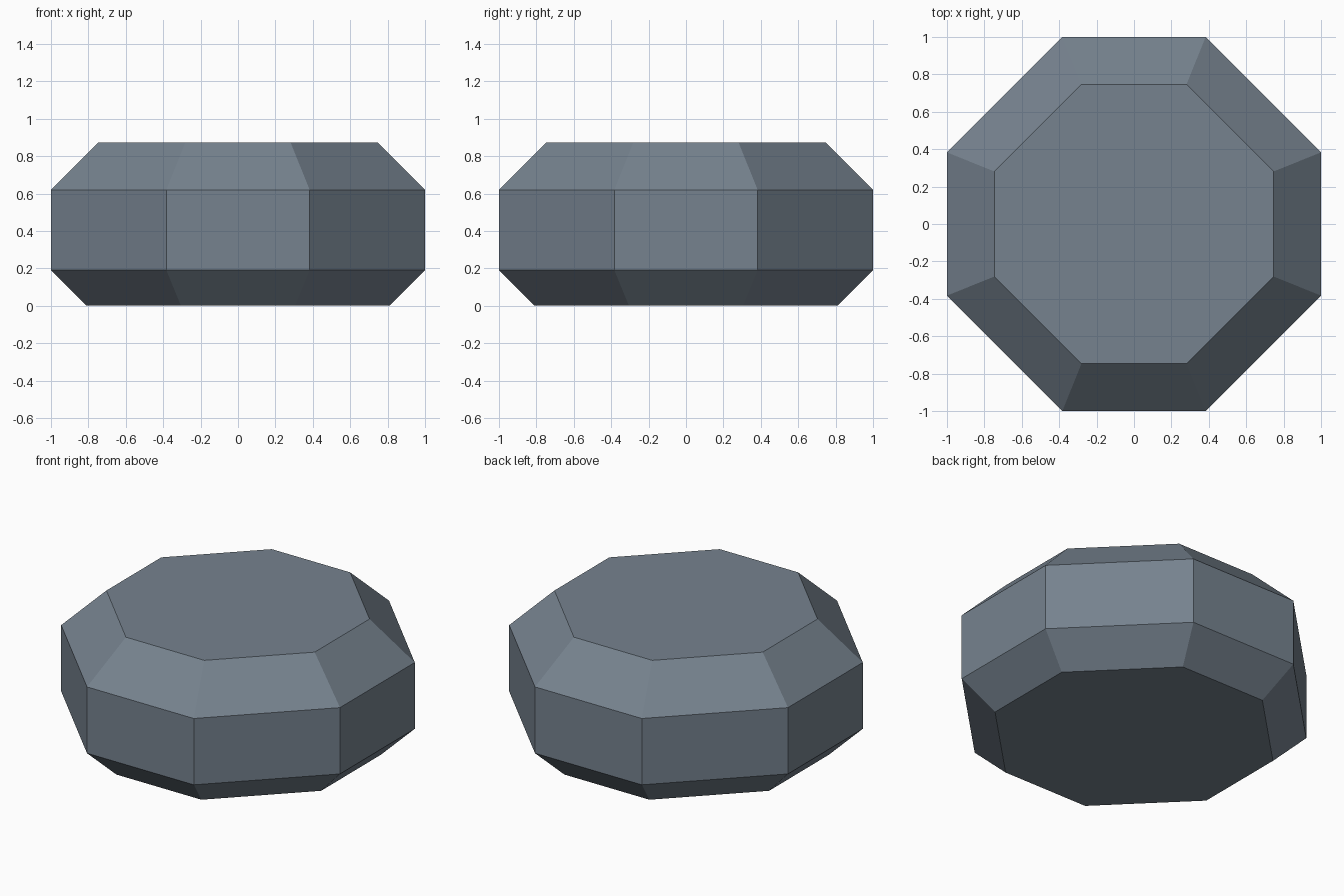
import bpy, bmesh

if "Cube" in bpy.data.objects:
    bpy.data.objects.remove(bpy.data.objects["Cube"])

# Slate stone colour
mat = bpy.data.materials.new("slate_grey")
mat.diffuse_color = (0.181, 0.225, 0.273, 1.0)
mat.use_nodes = True
mat.node_tree.nodes["Principled BSDF"].inputs["Base Color"].default_value = mat.diffuse_color

# Chamfered octagonal disc: (half width, half flat side, height) per ring
rings = [(0.81, 0.305, 0.0), (1.0, 0.383, 0.19), (1.0, 0.383, 0.62), (0.747, 0.281, 0.873)]


def octagon(bm, w, s, z):
    pts = [(w, -s), (w, s), (s, w), (-s, w), (-w, s), (-w, -s), (-s, -w), (s, -w)]
    return [bm.verts.new((x, y, z)) for x, y in pts]


bm = bmesh.new()
loops = [octagon(bm, *r) for r in rings]

# Sides and bevel bands
for low, high in zip(loops, loops[1:]):
    for i in range(8):
        j = (i + 1) % 8
        bm.faces.new((low[i], low[j], high[j], high[i]))

# Flat bottom and top
bm.faces.new(loops[0][::-1])
bm.faces.new(loops[-1])
bmesh.ops.recalc_face_normals(bm, faces=bm.faces)

mesh = bpy.data.meshes.new("octagonal_stone")
bm.to_mesh(mesh)
bm.free()
mesh.materials.append(mat)
obj = bpy.data.objects.new("octagonal_stone", mesh)
bpy.context.collection.objects.link(obj)
